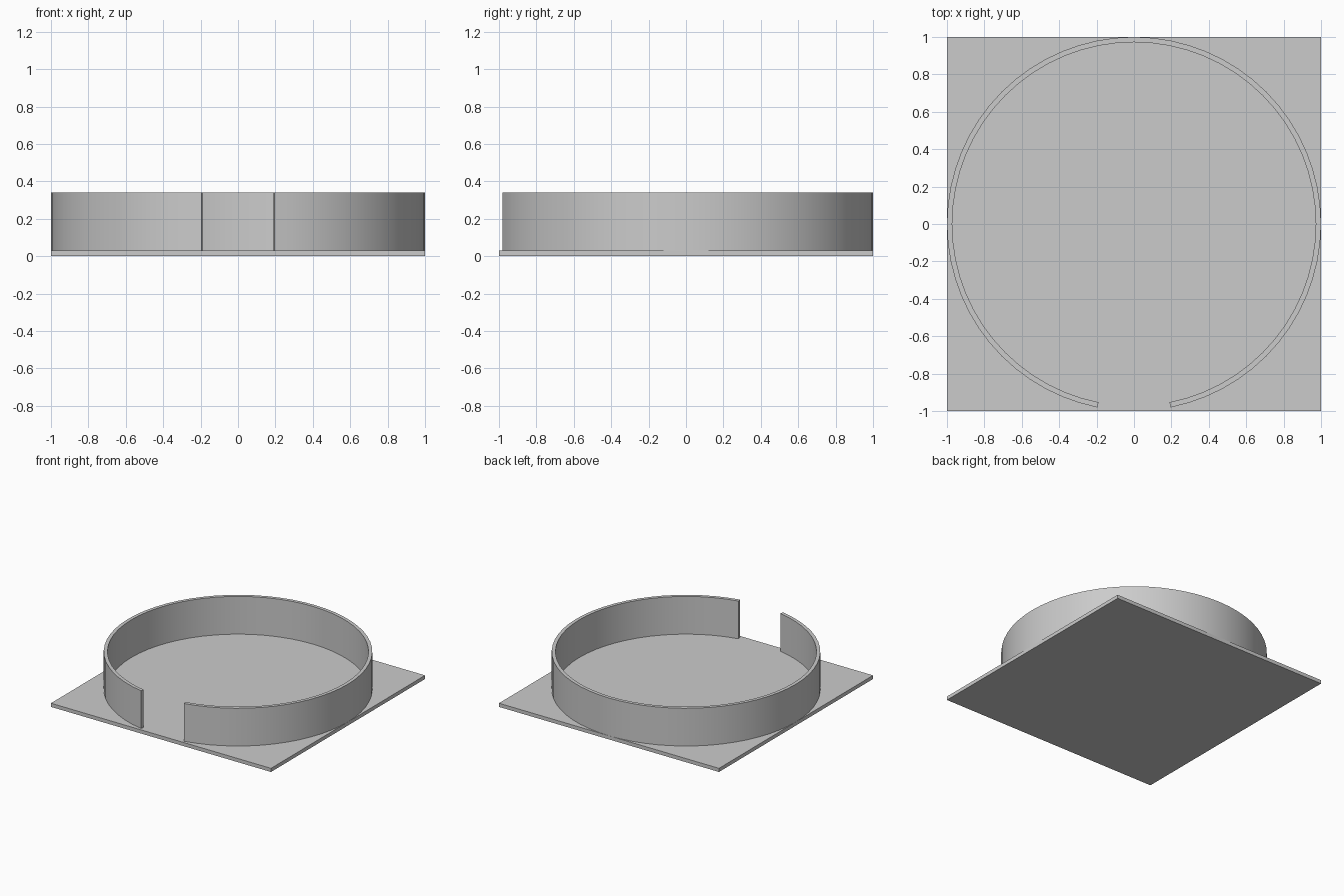
import bpy, bmesh, math

if "Cube" in bpy.data.objects:
    bpy.data.objects.remove(bpy.data.objects["Cube"], do_unlink=True)

BASE_TOP, WALL_TOP = 0.03, 0.34
R_OUT, R_IN = 1.0, 0.972
SEGMENTS = 64
GAP = math.radians(11.25)   # half-angle of the front opening

grey = bpy.data.materials.new("light_grey")
grey.use_nodes = True
colour = (0.6, 0.6, 0.6, 1.0)
grey.diffuse_color = colour
grey.node_tree.nodes["Principled BSDF"].inputs["Base Color"].default_value = colour


def add_object(name, bm):
    bmesh.ops.recalc_face_normals(bm, faces=bm.faces)
    mesh = bpy.data.meshes.new(name)
    bm.to_mesh(mesh)
    bm.free()
    mesh.materials.append(grey)
    obj = bpy.data.objects.new(name, mesh)
    bpy.context.collection.objects.link(obj)
    return obj


# Square base plate
bm = bmesh.new()
bmesh.ops.create_cube(bm, size=1)
for v in bm.verts:
    v.co = (v.co.x * 2, v.co.y * 2, (v.co.z + 0.5) * BASE_TOP)
add_object("base_plate", bm)

# Ring wall: a rectangular section swept round, open at the front
bm = bmesh.new()
section = [(R_IN, BASE_TOP), (R_OUT, BASE_TOP), (R_OUT, WALL_TOP), (R_IN, WALL_TOP)]
steps = SEGMENTS - 4
rings = []
for i in range(steps + 1):
    a = -math.pi / 2 + GAP + (2 * math.pi - 2 * GAP) * i / steps
    rings.append([bm.verts.new((r * math.cos(a), r * math.sin(a), z)) for r, z in section])
for a, b in zip(rings, rings[1:]):
    for k in range(4):
        n = (k + 1) % 4
        bm.faces.new((a[k], a[n], b[n], b[k]))
bm.faces.new(rings[0])
bm.faces.new(rings[-1])
wall = add_object("ring_wall", bm)

# Smooth the curve and keep the rims sharp
bpy.ops.object.select_all(action="DESELECT")
wall.select_set(True)
bpy.context.view_layer.objects.active = wall
bpy.ops.object.shade_smooth_by_angle(angle=math.radians(30))
